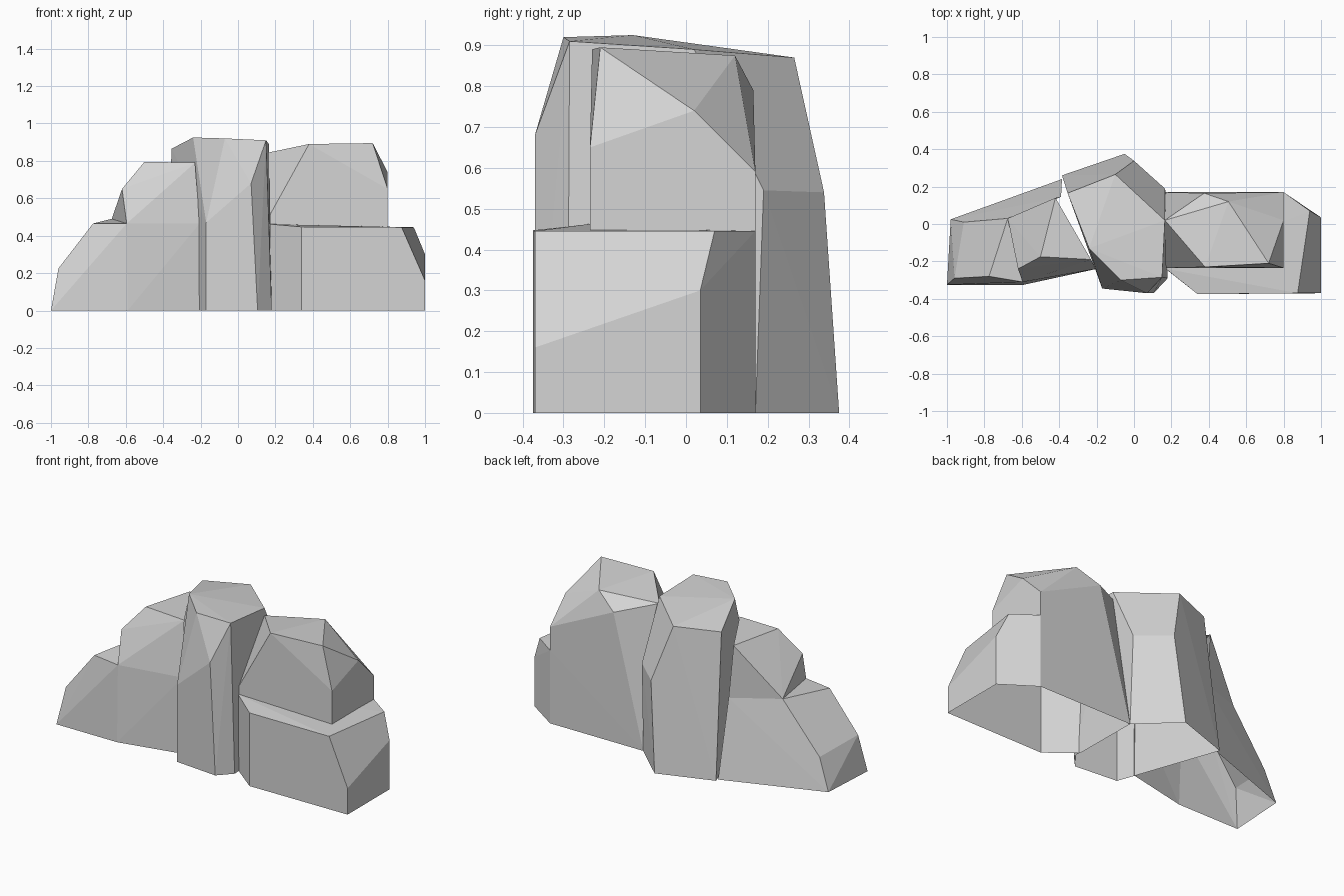
import bpy
import bmesh

# Remove the default object if the scene has it
default_cube = bpy.data.objects.get("Cube")
if default_cube:
    bpy.data.objects.remove(default_cube, do_unlink=True)

# Single stone colour shared by every boulder
STONE_COLOUR = (0.66, 0.66, 0.66, 1.0)
stone = bpy.data.materials.new("grey_stone")
stone.use_nodes = True
stone.diffuse_color = STONE_COLOUR
shader = next(node for node in stone.node_tree.nodes if node.type == "BSDF_PRINCIPLED")
shader.inputs["Base Color"].default_value = STONE_COLOUR
shader.inputs["Roughness"].default_value = 0.9


def underside(normal, centre):
    """Every rock is an open shell without a floor."""
    return normal.z < -0.5


def faceted_rock(name, footprint, corners, is_open=underside, cuts=()):
    """Wrap a flat-shaded shell around a ground outline and its upper corners.

    Faces for which is_open(normal, centre) holds are left out; cuts are
    (point, normal) planes that split faces beforehand.
    """
    mesh = bpy.data.meshes.new(name)
    bm = bmesh.new()
    for x, y in footprint:
        bm.verts.new((x, y, 0))
    for corner in corners:
        bm.verts.new(corner)
    hull = bmesh.ops.convex_hull(bm, input=bm.verts[:], use_existing_faces=False)
    # Drop points swallowed by the hull
    inside = {v for v in hull["geom_interior"] if isinstance(v, bmesh.types.BMVert)}
    bmesh.ops.delete(bm, geom=list(inside), context="VERTS")
    bmesh.ops.recalc_face_normals(bm, faces=bm.faces[:])
    for point, normal in cuts:
        geometry = bm.verts[:] + bm.edges[:] + bm.faces[:]
        bmesh.ops.bisect_plane(bm, geom=geometry, plane_co=point, plane_no=normal)
    # Open the shell, then merge the near-flat triangles
    bm.normal_update()
    gaps = [f for f in bm.faces if is_open(f.normal, f.calc_center_median())]
    bmesh.ops.delete(bm, geom=gaps, context="FACES")
    bmesh.ops.dissolve_limit(bm, angle_limit=0.02, verts=bm.verts[:], edges=bm.edges[:])
    bm.to_mesh(mesh)
    bm.free()
    mesh.materials.append(stone)
    rock = bpy.data.objects.new(name, mesh)
    bpy.context.collection.objects.link(rock)


# Tall boulder in the middle, leaning inward towards its cap
faceted_rock(
    "middle_boulder",
    footprint=[(-.17, -.345), (.105, -.37), (.18, -.29),
               (.17, .17), (-.05, .375), (-.385, .26)],
    corners=[
        # shoulders
        (-.17, -.345, .47), (.07, -.37, .68), (.165, .19, .545), (0, .338, .54),
        # cap
        (.15, -.285, .91), (-.07, -.3, .92), (-.24, -.13, .925),
        (-.355, .165, .865), (-.1, .265, .87), (.165, .02, .89),
    ],
)


def ledge_opening(normal, centre):
    """No floor, and no shelf beneath the boulder that sits on it."""
    covered = normal.z > 0.9 and centre.x < 0.8 and centre.y > -0.235
    return covered or underside(normal, centre)


# Broad ledge with a chamfered outer end
faceted_rock(
    "left_ledge",
    footprint=[(.175, -.245), (.34, -.375), (1, -.37), (1, .035), (.8, .17), (.17, .17)],
    corners=[
        (1, -.37, .16), (1, .035, .3),
        (.17, -.24, .462), (.34, -.375, .447), (.875, -.37, .445),
        (.94, .07, .445), (.8, .17, .445),
    ],
    is_open=ledge_opening,
    cuts=[((.8, 0, 0), (1, 0, 0)), ((0, -.235, 0), (0, 1, 0))],
)

# Boulder sitting on the ledge, sharing its back wall
faceted_rock(
    "left_upper_boulder",
    footprint=[(.17, .17)],
    corners=[
        # foot on the ledge
        (.17, -.235, .46), (.8, -.235, .445), (.8, .17, .445),
        # side corners
        (.17, -.235, .51), (.8, -.235, .65), (.8, .02, .74), (.8, .17, .59),
        # crown
        (.38, -.23, .89), (.72, -.21, .895), (.505, .12, .875),
        (.375, .165, .79), (.165, .02, .845),
    ],
)


def inner_side(normal, centre):
    """No floor, and no wall where the rock meets the middle boulder."""
    return normal.x > 0.5 or underside(normal, centre)


def low_boulder_opening(normal, centre):
    """Also leaves out the top that the wedge covers."""
    covered = normal.z > 0.9 and centre.x > -0.55
    return covered or inner_side(normal, centre)


# Low sloping boulder on the opposite side
faceted_rock(
    "right_low_boulder",
    footprint=[(-1, -.325), (-.59, -.325), (-.2, -.24), (-.385, .24), (-.98, .025)],
    corners=[
        (-.96, -.29, .225), (-.91, .01, .19),
        (-.775, -.28, .465), (-.595, -.31, .465), (-.205, -.24, .465),
        (-.675, .03, .49), (-.39, .145, .465),
    ],
    is_open=low_boulder_opening,
)

# Wedge-shaped boulder rising out of it
faceted_rock(
    "right_upper_boulder",
    footprint=[],
    corners=[
        (-.595, -.31, .465), (-.205, -.24, .465), (-.675, .03, .49), (-.39, .145, .465),
        (-.62, -.24, .65), (-.5, -.175, .795), (-.23, -.19, .79), (-.42, .14, .79),
    ],
    is_open=inner_side,
)
